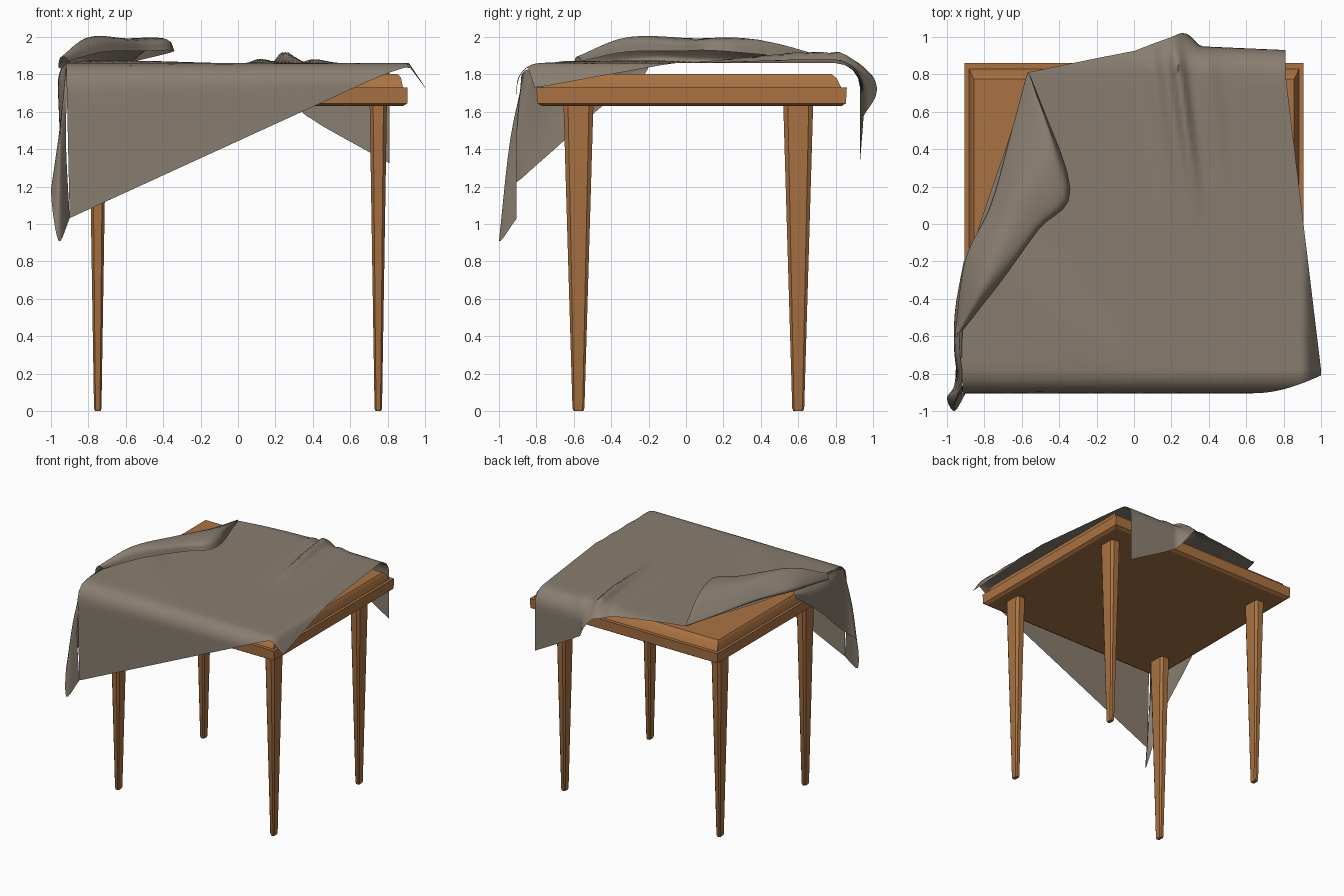
import bpy, math
from mathutils import Vector

if "Cube" in bpy.data.objects:
    bpy.data.objects.remove(bpy.data.objects["Cube"])


def material(name, rgb):
    m = bpy.data.materials.new(name)
    m.diffuse_color = (*rgb, 1)
    m.use_nodes = True
    m.node_tree.nodes["Principled BSDF"].inputs["Base Color"].default_value = m.diffuse_color
    return m


WOOD = material("warm wood", (0.40, 0.17, 0.055))
CLOTH = material("taupe fabric", (0.25, 0.207, 0.163))


def make(name, verts, faces, mat, angle):
    me = bpy.data.meshes.new(name)
    me.from_pydata(verts, [], faces)
    me.materials.append(mat)
    ob = bpy.data.objects.new(name, me)
    bpy.context.collection.objects.link(ob)
    bpy.ops.object.select_all(action='DESELECT')
    ob.select_set(True)
    bpy.context.view_layer.objects.active = ob
    bpy.ops.object.shade_smooth_by_angle(angle=math.radians(angle))
    return ob


def stack(name, rings, mat):
    """Closed solid from equal-sided rings, bottom to top."""
    n = len(rings[0])
    verts = [p for r in rings for p in r]
    faces = [(k * n + i, k * n + (i + 1) % n, (k + 1) * n + (i + 1) % n, (k + 1) * n + i)
             for k in range(len(rings) - 1) for i in range(n)]
    faces += [tuple(reversed(range(n))), tuple(range(len(verts) - n, len(verts)))]
    return make(name, verts, faces, mat, 30)


def sheet(name, rows):
    n = len(rows[0])
    faces = [(k * n + i, (k + 1) * n + i, (k + 1) * n + i + 1, k * n + i + 1)
             for k in range(len(rows) - 1) for i in range(n - 1)]
    return make(name, [p for r in rows for p in r], faces, CLOTH, 60)


def curve(pts, n):
    """Smooth curve through points, n samples per span."""
    p = [Vector(q) for q in pts]
    p = [2 * p[0] - p[1]] + p + [2 * p[-1] - p[-2]]
    out = []
    for k in range(1, len(p) - 2):
        a, b, c, d = p[k - 1:k + 3]
        for i in range(n):
            t = i / n
            out.append(0.5 * (2 * b + (c - a) * t + (2 * a - 5 * b + 4 * c - d) * t ** 2
                              + (3 * b - a - 3 * c + d) * t ** 3))
    return out + [p[-2]]


def loft(name, sections, n=5):
    cols = [curve(s, n) for s in sections]
    rails = [curve([c[i] for c in cols], n) for i in range(len(cols[0]))]
    return sheet(name, rails)


# Table top: moulded slab
slab = [(0.88, 0.80, 1.63), (0.905, 0.825, 1.645), (0.905, 0.83, 1.73), (0.882, 0.80, 1.73),
        (0.872, 0.775, 1.78), (0.855, 0.745, 1.803)]
stack("table_top", [[(sx * hx, 0.03 + sy * hy, z) for sx, sy in ((-1, -1), (1, -1), (1, 1), (-1, 1))]
                    for hx, hy, z in slab], WOOD)

# Tapered legs with chamfered corners
for side, x in (("left", -0.75), ("right", 0.75)):
    for end, y in (("front", -0.575), ("back", 0.60)):
        rings = []
        for hx, hy, z in ((0.015, 0.026, 0), (0.02, 0.032, 0.015), (0.046, 0.08, 1.64)):
            a, b = 0.6 * hx, 0.7 * hy
            rings.append([(x + px, y + py, z) for px, py in (
                (-a, -hy), (a, -hy), (hx, -b), (hx, b), (a, hy), (-a, hy), (-hx, b), (-hx, -b))])
        stack(f"{end}_{side}_leg", rings, WOOD)

# Main cloth: runs front hem -> shoulder -> top -> back shoulder -> back hem
Z = 1.86
BACK = [(-0.57, 0.01, 0.3), (0, 0.13, 0.3), (0.2, 0.22, 0.3), (0.35, 0.37, 0.15), (0.8, 0.61, 0.13)]


def back_values(x):
    for (x0, d0, r0), (x1, d1, r1) in zip(BACK, BACK[1:]):
        if x <= x1 + 1e-6:
            t = (x - x0) / (x1 - x0)
            return d0 + t * (d1 - d0), r0 + t * (r1 - r0)
    return BACK[-1][1:]


def overhang(d, r):
    """Outward and downward travel after length d over a rounded edge."""
    if d < r * math.pi / 2:
        return r * math.sin(d / r), r * (1 - math.cos(d / r))
    return r, r + d - r * math.pi / 2


def wrinkle(x, y):
    z = 0
    fade = max(0, min(1, y / 0.6)) * max(0, min(1, (1.02 - y) / 0.2))
    for off, amp, w in ((0, 0.06, 0.035), (-0.13, 0.022, 0.04), (0.16, 0.02, 0.05)):
        centre = 0.22 + 0.13 * (0.95 - y) + off
        z += amp * fade * math.exp(-((x - centre) / w) ** 2)
    # soft fold fanning from the front left corner
    s = (x + 0.55) * 0.75 + (y + 0.4) * 0.66
    if -0.8 < y < 0.3:
        z += 0.014 * math.exp(-(s / 0.12) ** 2) * (0.3 - y) * (y + 0.8) / 0.3
    return z


rows = []
COLS = 72
for i in range(COLS + 1):
    u = i / COLS
    xf, xb = -0.92 + 1.92 * u, -0.57 + 1.38 * u
    df = 0.90 - 0.87 * u
    db, rb = back_values(-0.57 + 1.37 * u)
    row = []
    for k in range(14, 0, -1):
        o, dn = overhang(df * k / 14, 0.125)
        row.append((xf + 0.02 * (1 - u) * k / 14, -0.78 - o, Z - dn))
    for k in range(25):
        t = k / 24
        y = -0.78 + 1.58 * t
        x = xf + (xb - xf) * t - 0.09 * (1 - u) ** 3 * 6.75 * t * (1 - t) ** 2
        row.append((x, y, Z + wrinkle(x, y)))
    for k in range(1, 13):
        o, dn = overhang(db * k / 12, rb)
        row.append((xb, 0.80 + o, Z - dn + wrinkle(xb, 0.80 + o)))
    # right edge sags past the table
    rows.append([(x, y, z - 1.5 * max(0, x - 0.915) * (z > 1.5)) for x, y, z in row])
sheet("cloth_top", rows)

# Left drape with the pointed corner gather
loft("cloth_left_drape", [
    [(-0.89, -0.2, 1.86), (-0.91, -0.2, 1.84), (-0.91, -0.22, 1.80)],
    [(-0.91, -0.46, 1.87), (-0.955, -0.46, 1.78), (-0.945, -0.46, 1.62)],
    [(-0.92, -0.66, 1.87), (-0.96, -0.68, 1.76), (-0.95, -0.68, 1.42)],
    [(-0.92, -0.80, 1.84), (-0.935, -0.84, 1.66), (-0.96, -0.86, 1.26)],
    [(-0.92, -0.83, 1.83), (-0.955, -0.91, 1.50), (-1.0, -0.93, 1.18)],
    [(-0.92, -0.86, 1.82), (-0.95, -0.94, 1.45), (-0.96, -1.0, 0.91)],
    [(-0.91, -0.88, 1.80), (-0.92, -0.905, 1.45), (-0.90, -0.905, 1.03)]])

# Corner of the cloth folded back over the left side
loft("cloth_folded_flap", [
    [(-0.57, 0.81, 1.86), (-0.57, 0.81, 1.868), (-0.56, 0.80, 1.875), (-0.555, 0.79, 1.877), (-0.55, 0.78, 1.87)],
    [(-0.64, 0.50, 1.86), (-0.64, 0.50, 1.88), (-0.47, 0.42, 1.978), (-0.37, 0.22, 1.98), (-0.34, 0.19, 1.925)],
    [(-0.75, 0.10, 1.86), (-0.76, 0.10, 1.89), (-0.65, 0.08, 1.985), (-0.53, -0.01, 1.98), (-0.51, -0.03, 1.925)],
    [(-0.88, -0.2, 1.86), (-0.90, -0.2, 1.90), (-0.81, -0.30, 1.995), (-0.74, -0.31, 1.98), (-0.72, -0.32, 1.92)],
    [(-0.94, -0.6, 1.83), (-0.96, -0.6, 1.84), (-0.95, -0.59, 1.89), (-0.92, -0.57, 1.89), (-0.91, -0.56, 1.87)]])
